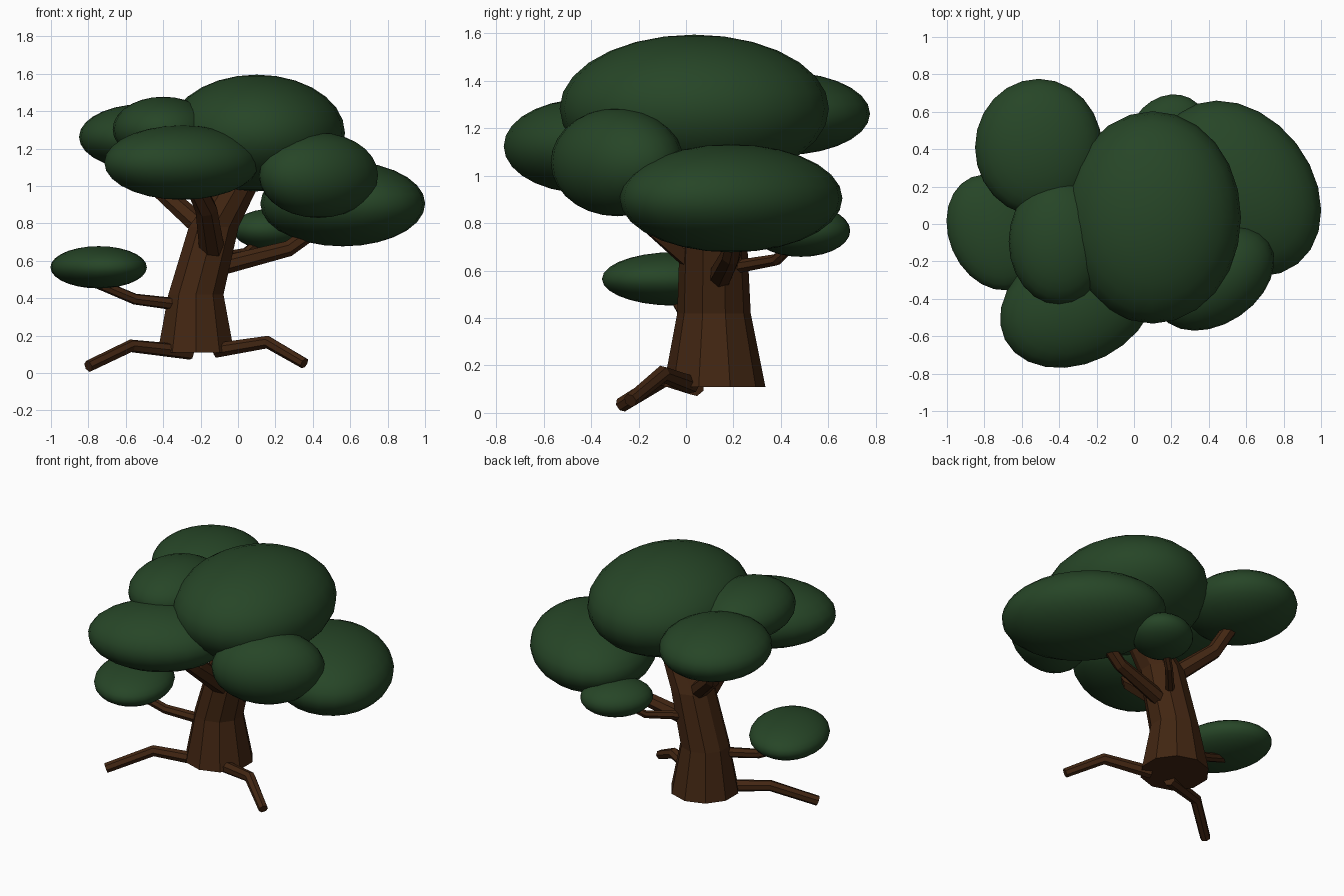
import bpy, bmesh, math
from mathutils import Vector, Matrix

if "Cube" in bpy.data.objects:
    bpy.data.objects.remove(bpy.data.objects["Cube"])


def material(name, color):
    m = bpy.data.materials.new(name)
    m.diffuse_color = (*color, 1)
    m.use_nodes = True
    m.node_tree.nodes["Principled BSDF"].inputs["Base Color"].default_value = m.diffuse_color
    return m


BARK = material("bark brown", (0.054, 0.019, 0.0060))
LEAF = material("leaf green", (0.0195, 0.060, 0.0200))


def finish(name, bm, mat, smooth):
    bmesh.ops.recalc_face_normals(bm, faces=bm.faces)
    for f in bm.faces:
        f.smooth = smooth
    me = bpy.data.meshes.new(name)
    bm.to_mesh(me)
    bm.free()
    me.materials.append(mat)
    ob = bpy.data.objects.new(name, me)
    bpy.context.collection.objects.link(ob)
    return ob


def tube(name, points, sides, flat_rings=False):
    """Faceted tapering limb through (x, y, z, radius) points."""
    bm = bmesh.new()
    pts = [Vector(p[:3]) for p in points]
    rings = []
    for i, p in enumerate(pts):
        d = (pts[min(i + 1, len(pts) - 1)] - pts[max(i - 1, 0)]).normalized()
        if flat_rings:
            u, v = Vector((1, 0, 0)), Vector((0, 1, 0))
        else:
            u = d.cross(Vector((0, 0, 1))).normalized()
            v = u.cross(d)
        ring = []
        for k in range(sides):
            a = 2 * math.pi * (k + 0.5) / sides
            ring.append(bm.verts.new(p + points[i][3] * (u * math.cos(a) + v * math.sin(a))))
        rings.append(ring)
    for a, b in zip(rings, rings[1:]):
        for k in range(sides):
            n = (k + 1) % sides
            bm.faces.new((a[k], a[n], b[n], b[k]))
    bm.faces.new(rings[0])
    bm.faces.new(rings[-1])
    return finish(name, bm, BARK, False)


def clump(name, center, radii, turn=0):
    """Smooth flattened ellipsoid of leaves, turned about z."""
    bm = bmesh.new()
    mat = (Matrix.Translation(center) @ Matrix.Rotation(math.radians(turn), 4, 'Z')
           @ Matrix.Diagonal((*radii, 1)))
    bmesh.ops.create_uvsphere(bm, u_segments=24, v_segments=14, radius=1, matrix=mat)
    return finish(name, bm, LEAF, True)


# Trunk, leaning towards +x at the top
tube("trunk", [(-0.225, 0.12, 0.11, 0.215), (-0.225, 0.118, 0.42, 0.155),
               (-0.13, 0.115, 0.78, 0.14), (-0.02, 0.09, 0.97, 0.12),
               (0.05, 0.07, 1.12, 0.10)], 10, True)

# Roots
tube("left_root", [(-0.25, 0.04, 0.11, 0.04), (-0.57, -0.09, 0.145, 0.035),
                   (-0.80, -0.27, 0.035, 0.032)], 7)
tube("right_root", [(-0.12, 0.02, 0.12, 0.04), (0.16, -0.10, 0.165, 0.035),
                    (0.355, -0.235, 0.052, 0.03)], 7)

# Branches
tube("left_low_branch", [(-0.27, 0.08, 0.36, 0.035), (-0.55, 0.01, 0.395, 0.03),
                         (-0.80, -0.05, 0.50, 0.028)], 7)
tube("right_branch", [(-0.12, 0.14, 0.565, 0.052), (0.27, 0.19, 0.665, 0.043),
                      (0.46, 0.22, 0.80, 0.04)], 7)
tube("front_branch", [(-0.14, 0.04, 0.66, 0.07), (-0.17, -0.22, 0.88, 0.06),
                      (-0.25, -0.38, 1.05, 0.05)], 7)
tube("back_left_branch", [(-0.16, 0.13, 0.75, 0.06), (-0.40, 0.29, 0.965, 0.05),
                          (-0.50, 0.38, 1.18, 0.045)], 7)
tube("back_branch", [(-0.14, 0.18, 0.61, 0.03), (0.04, 0.38, 0.645, 0.025),
                     (0.15, 0.47, 0.73, 0.022)], 7)

# Foliage
clump("top_foliage", (0.10, 0.035, 1.283), (0.472, 0.568, 0.312))
clump("right_foliage", (0.56, 0.19, 0.905), (0.512, 0.391, 0.228), -52)
clump("front_right_foliage", (0.43, -0.29, 1.057), (0.349, 0.243, 0.228), 34)
clump("front_left_foliage", (-0.30, -0.42, 1.125), (0.438, 0.323, 0.199), 27)
clump("back_left_foliage", (-0.51, 0.41, 1.262), (0.34, 0.366, 0.175))
clump("upper_left_foliage", (-0.40, -0.093, 1.303), (0.27, 0.338, 0.174))
clump("low_left_foliage", (-0.745, -0.045, 0.565), (0.32, 0.245, 0.113), -67)
clump("low_back_foliage", (0.18, 0.485, 0.768), (0.225, 0.19, 0.11), 45)
